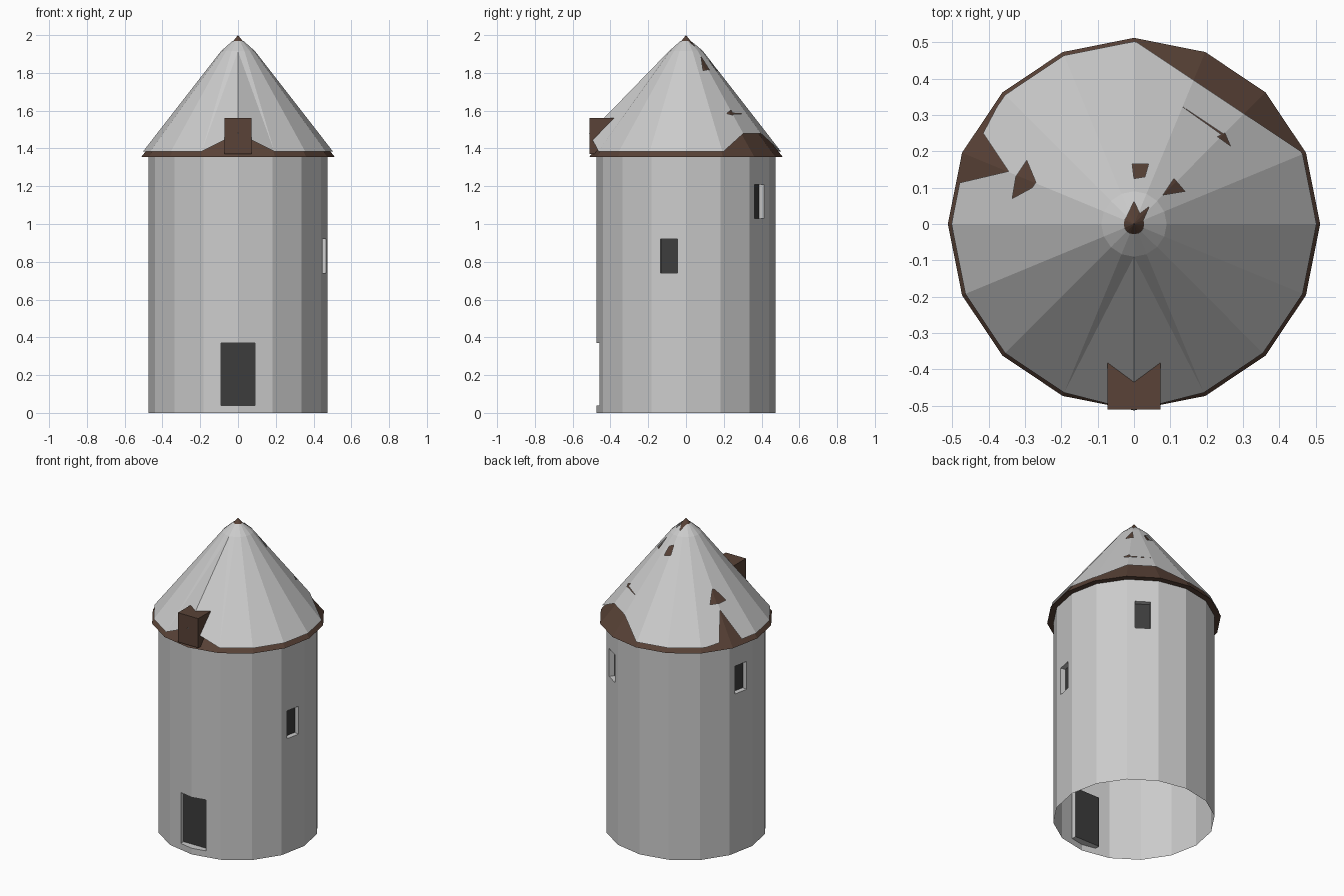
import bpy, bmesh, math
from mathutils import Vector, Matrix

if "Cube" in bpy.data.objects:
    bpy.data.objects.remove(bpy.data.objects["Cube"])

N = 16


def material(name, rgb):
    m = bpy.data.materials.new(name)
    m.diffuse_color = (*rgb, 1)
    m.use_nodes = True
    m.node_tree.nodes["Principled BSDF"].inputs["Base Color"].default_value = m.diffuse_color
    return m


brown = material("brown_wood", (0.10, 0.055, 0.038))
dark = material("dark_opening", (0.045, 0.045, 0.045))
grey = material("grey_stone", (0.8, 0.8, 0.8))


def add_object(name, bm, *mats):
    bmesh.ops.recalc_face_normals(bm, faces=bm.faces)
    me = bpy.data.meshes.new(name)
    bm.to_mesh(me)
    bm.free()
    ob = bpy.data.objects.new(name, me)
    bpy.context.collection.objects.link(ob)
    for m in mats:
        me.materials.append(m)
    return ob


def ring_verts(bm, r, z):
    return [bm.verts.new((r * math.cos(math.tau * i / N), r * math.sin(math.tau * i / N), z))
            for i in range(N)]


def bridge(bm, a, b):
    return [bm.faces.new((a[i], a[(i + 1) % N], b[(i + 1) % N], b[i])) for i in range(N)]


# Tower wall, solid at first so that openings become shallow pockets
bm = bmesh.new()
low, high = ring_verts(bm, 0.475, 0), ring_verts(bm, 0.475, 1.36)
bridge(bm, low, high)
bm.faces.new(low)
bm.faces.new(high)
wall = add_object("tower_wall", bm, grey, dark)

# Openings: angle, distance of the dark panel, width, bottom, top
openings = [(-90, 0.427, 0.18, 0.04, 0.37),
            (-11.25, 0.434, 0.092, 0.74, 0.92),
            (56.25, 0.434, 0.092, 1.03, 1.21),
            (168.75, 0.434, 0.092, 1.03, 1.21)]
bm = bmesh.new()
for ang, d, w, z0, z1 in openings:
    mat = (Matrix.Rotation(math.radians(ang), 4, 'Z')
           @ Matrix.Translation((d + 0.1, 0, (z0 + z1) / 2))
           @ Matrix.Diagonal((0.2, w, z1 - z0, 1)))
    bmesh.ops.create_cube(bm, size=1, matrix=mat)
cutter = add_object("opening_cutter", bm)
cutter.hide_render = True
mod = wall.modifiers.new("openings", 'BOOLEAN')
mod.operation, mod.solver, mod.object = 'DIFFERENCE', 'EXACT', cutter
cut = bpy.data.meshes.new_from_object(wall.evaluated_get(bpy.context.evaluated_depsgraph_get()))
wall.modifiers.clear()
wall.data = cut
bpy.data.objects.remove(cutter)

# Open the tower ends and darken the pocket backs
bm = bmesh.new()
bm.from_mesh(cut)
ends = [f for f in bm.faces if all(v.co.z < 1e-4 for v in f.verts)
        or all(v.co.z > 1.359 for v in f.verts)]
bmesh.ops.delete(bm, geom=ends, context='FACES')
for f in bm.faces:
    f.material_index = 0
    for ang, d, w, z0, z1 in openings:
        n = Vector((math.cos(math.radians(ang)), math.sin(math.radians(ang)), 0))
        if all(abs(v.co.dot(n) - d) < 1e-3 for v in f.verts):
            f.material_index = 1
bm.to_mesh(cut)
bm.free()
if len(cut.materials) < 2:
    cut.materials.clear()
    cut.materials.append(grey)
    cut.materials.append(dark)

# Wooden roof under the slates
bm = bmesh.new()
base = ring_verts(bm, 0.512, 1.355)
tip = bm.verts.new((0, 0, 2))
bm.faces.new(base)
for i in range(N):
    bm.faces.new((base[i], base[(i + 1) % N], tip))
add_object("wooden_roof", bm, brown)

# Beam box over the door
bm = bmesh.new()
bmesh.ops.create_cube(bm, size=1, matrix=Matrix.Translation((0, -0.433, 1.465))
                      @ Matrix.Diagonal((0.145, 0.155, 0.19, 1)))
add_object("hoist_beam", bm, brown)


# Slate covering: a thin shell, raised to a ridge over the beam, with broken gaps
def punch(bm, poly):
    """Remove the part of the shell inside a convex outline seen from above."""
    pts = [Vector((x, y, 0)) for x, y in poly]
    mid = sum(pts, Vector()) / len(pts)
    faces = list(bm.faces)
    for a, b in zip(pts, pts[1:] + pts[:1]):
        no = Vector((b.y - a.y, a.x - b.x, 0)).normalized()
        if (mid - a).dot(no) < 0:
            no = -no
        geom = (list({v for f in faces for v in f.verts})
                + list({e for f in faces for e in f.edges}) + faces)
        res = bmesh.ops.bisect_plane(bm, geom=geom, dist=1e-6, plane_co=a, plane_no=no)
        faces = [g for g in res['geom'] if isinstance(g, bmesh.types.BMFace)
                 and (g.calc_center_median() - a).dot(no) > 0]
        if not faces:
            return
    bmesh.ops.delete(bm, geom=faces, context='FACES')


bm = bmesh.new()
rings = [ring_verts(bm, r, z) for r, z in ((0.502, 1.385), (0.09, 1.915), (0.028, 1.97))]
lower = bridge(bm, rings[0], rings[1])
bridge(bm, rings[1], rings[2])
front = 3 * N // 4
rings[0][front].co = (0, -0.513, 1.48)
bmesh.utils.face_split(lower[front], rings[0][front + 1], rings[1][front])
bmesh.utils.face_split(lower[front - 1], rings[0][front - 1], rings[1][front])
gaps = [
    [(0, 0.505), (0.466, 0.195), (0.7, 0.7)],
    [(-0.357, 0.36), (-0.415, 0.25), (-0.6, 0.3)],
    [(-0.415, 0.25), (-0.345, 0.145), (-0.6, 0.085), (-0.6, 0.3)],
    [(-0.295, 0.175), (-0.27, 0.115), (-0.28, 0.1), (-0.325, 0.13)],
    [(-0.325, 0.13), (-0.28, 0.1), (-0.335, 0.07)],
    [(-0.005, 0.165), (0.04, 0.165), (0.03, 0.13), (0, 0.125)],
    [(0.11, 0.125), (0.14, 0.09), (0.08, 0.08)],
    [(0.25, 0.25), (0.265, 0.215), (0.23, 0.24)],
    [(0.13, 0.325), (0.25, 0.245), (0.245, 0.243)],
    [(-0.02, 0.02), (0, 0.062), (0.02, 0.02)],
    [(0.005, 0.02), (0.042, 0.048), (0.025, 0.01)],
]
for g in gaps:
    punch(bm, g)
add_object("slate_covering", bm, grey)
